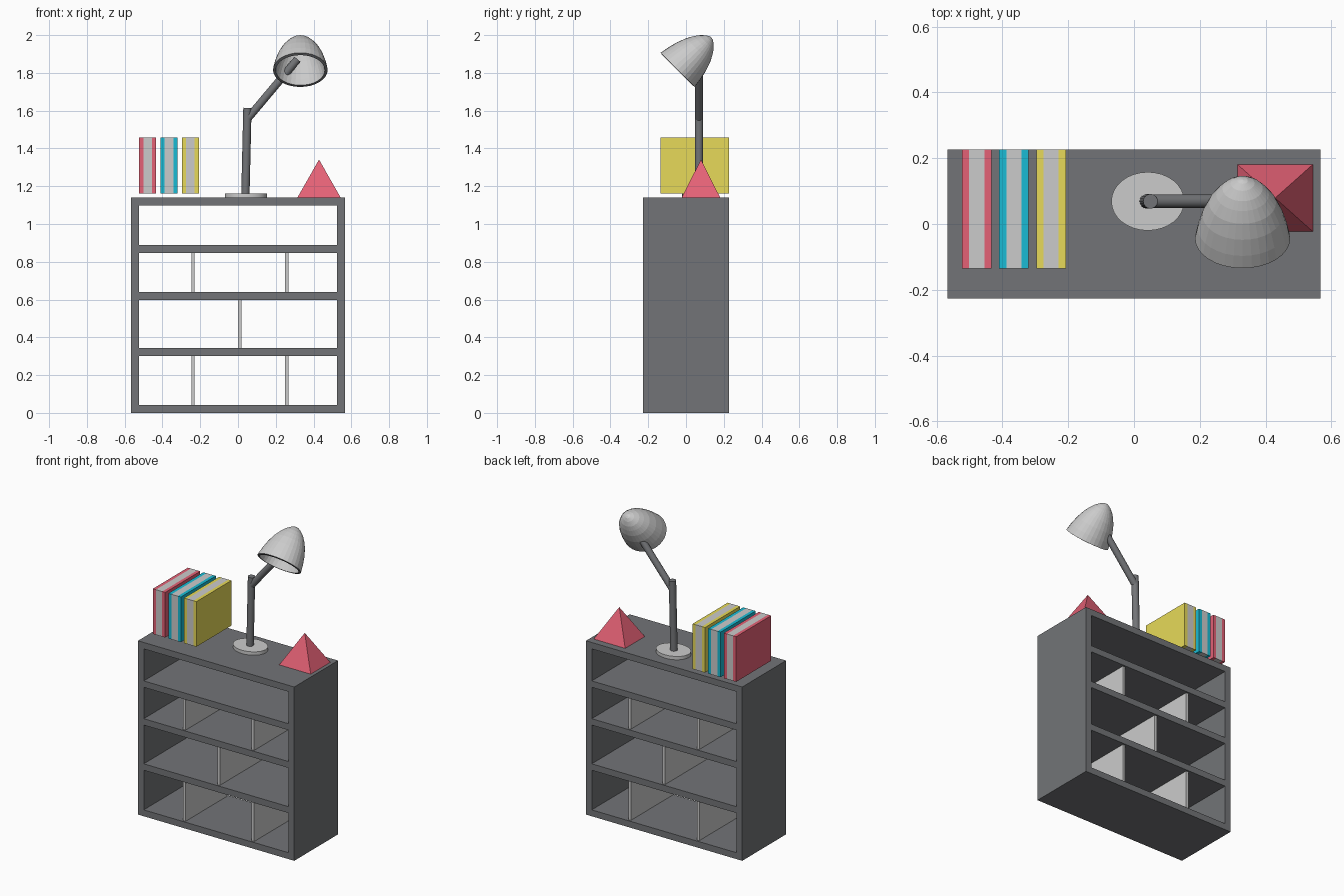
import bpy, bmesh, math
from mathutils import Vector, Matrix

if "Cube" in bpy.data.objects:
    bpy.data.objects.remove(bpy.data.objects["Cube"])


def material(name, rgb):
    m = bpy.data.materials.new(name)
    m.diffuse_color = (*rgb, 1)
    m.use_nodes = True
    m.node_tree.nodes["Principled BSDF"].inputs["Base Color"].default_value = m.diffuse_color
    return m


DARK = material("dark_grey", (0.17, 0.175, 0.185))
RED = material("red", (0.78, 0.12, 0.18))
TEAL = material("teal", (0.01, 0.50, 0.66))
YELLOW = material("yellow", (0.80, 0.70, 0.10))
LIGHT = material("light_grey", (0.8, 0.8, 0.8))


def finish(name, bm, mat=None, smooth=False):
    me = bpy.data.meshes.new(name)
    bmesh.ops.recalc_face_normals(bm, faces=bm.faces)
    bm.to_mesh(me)
    bm.free()
    if mat:
        me.materials.append(mat)
    if smooth:
        me.shade_smooth()
        me.set_sharp_from_angle(angle=math.radians(35))
    ob = bpy.data.objects.new(name, me)
    bpy.context.collection.objects.link(ob)
    return ob


def box(name, x, y, z, mat=None):
    """Box from (min, max) ranges."""
    bm = bmesh.new()
    size = [r[1] - r[0] for r in (x, y, z)]
    mid = [(r[0] + r[1]) / 2 for r in (x, y, z)]
    bmesh.ops.create_cube(bm, size=1, matrix=Matrix.Translation(mid) @ Matrix.Diagonal((*size, 1)))
    return finish(name, bm, mat)


def rod(name, a, b, r1, r2, mat=None, sides=32, scale=(1, 1), turn=0, smooth=True):
    """Cylinder, cone or pyramid running from a to b."""
    a, b = Vector(a), Vector(b)
    d = b - a
    rot = d.to_track_quat('Z', 'Y').to_matrix().to_4x4() if abs(d.x) > 1e-6 else Matrix()
    mtx = (Matrix.Translation((a + b) / 2) @ rot @ Matrix.Diagonal((*scale, 1, 1))
           @ Matrix.Rotation(turn, 4, 'Z'))
    bm = bmesh.new()
    bmesh.ops.create_cone(bm, cap_ends=True, segments=sides, radius1=r1, radius2=r2,
                          depth=d.length, matrix=mtx)
    bmesh.ops.remove_doubles(bm, verts=bm.verts, dist=1e-5)
    return finish(name, bm, mat, smooth)


# Cabinet, open at front and back
W, D, H, T = 0.567, 0.227, 1.14, 0.042
for side, s in (("left", -1), ("right", 1)):
    box(f"cabinet_{side}_side", sorted((s * W, s * (W - T))), (-D, D), (0, H), DARK)
shelves = {"bottom": 0, "lower_shelf": 0.302, "middle_shelf": 0.598,
           "upper_shelf": 0.846, "top": H - T}
for name, z in shelves.items():
    box(f"cabinet_{name}", (T - W, W - T), (-D, D), (z, z + T), DARK)

# Thin dividers between the shelves
rows = (("bottom", 0.042, 0.302, (-0.238, 0.259)),
        ("middle", 0.344, 0.598, (0.01,)),
        ("upper", 0.640, 0.846, (-0.238, 0.259)))
for row, z0, z1, xs in rows:
    for i, x in enumerate(xs):
        box(f"{row}_divider_{i + 1}", (x - 0.009, x + 0.009), (-0.215, 0.215), (z0, z1))

# Books: two covers around a page block
for i, (x, mat) in enumerate(((-0.523, RED), (-0.410, TEAL), (-0.297, YELLOW))):
    y, z = (-0.136, 0.227), (1.162, 1.458)
    box(f"book_{i + 1}_left_cover", (x, x + 0.022), y, z, mat)
    box(f"book_{i + 1}_pages", (x + 0.022, x + 0.068), y, z)
    box(f"book_{i + 1}_right_cover", (x + 0.068, x + 0.090), y, z, mat)

# Pyramid ornament
rod("pyramid", (0.429, 0.079, H), (0.429, 0.079, 1.341), math.sqrt(0.5), 0, RED,
    sides=4, scale=(0.229, 0.204), turn=math.pi / 4, smooth=False)

# Lamp base, post and arm
LY = 0.069
rod("lamp_base", (0.042, LY, H), (0.042, LY, 1.162), 1, 1, scale=(0.111, 0.089))
rod("lamp_post", (0.039, LY, 1.15), (0.050, LY, 1.615), 0.022, 0.022, DARK)
rod("lamp_arm", (0.050, LY, 1.557), (0.315, LY, 1.872), 0.021, 0.021, DARK)

# Lamp shade: oval dome tilted forward, profile as (along axis, radius)
profile = ((0, 0.128), (0.045, 0.121), (0.10, 0.108), (0.15, 0.090), (0.185, 0.071),
           (0.21, 0.054), (0.232, 0.032), (0.244, 0.014))
centre = Vector((0.330, -0.044, 1.816))
axis, across = Vector((0, 0.722, 0.692)), Vector((0, 0.707, -0.707))
N = 32
bm = bmesh.new()
rings = []
for u, r in profile:
    rings.append([bm.verts.new(centre + axis * u + across * (r * math.sin(t))
                               + Vector((1.13 * r * math.cos(t), 0, 0)))
                  for t in (2 * math.pi * k / N for k in range(N))])
tip = bm.verts.new(centre + axis * 0.248)
for lo, hi in zip(rings, rings[1:]):
    for k in range(N):
        bm.faces.new((lo[k], lo[(k + 1) % N], hi[(k + 1) % N], hi[k]))
for k in range(N):
    bm.faces.new((rings[-1][k], rings[-1][(k + 1) % N], tip))
bmesh.ops.recalc_face_normals(bm, faces=bm.faces)
if sum((f.normal.dot(f.calc_center_median() - centre) for f in bm.faces)) < 0:
    bmesh.ops.reverse_faces(bm, faces=bm.faces)
shade = finish("lamp_shade", bm, LIGHT)
shade.data.materials.append(DARK)
wall = shade.modifiers.new("wall", 'SOLIDIFY')
wall.thickness = 0.015
wall.offset = -1
wall.material_offset_rim = 1
